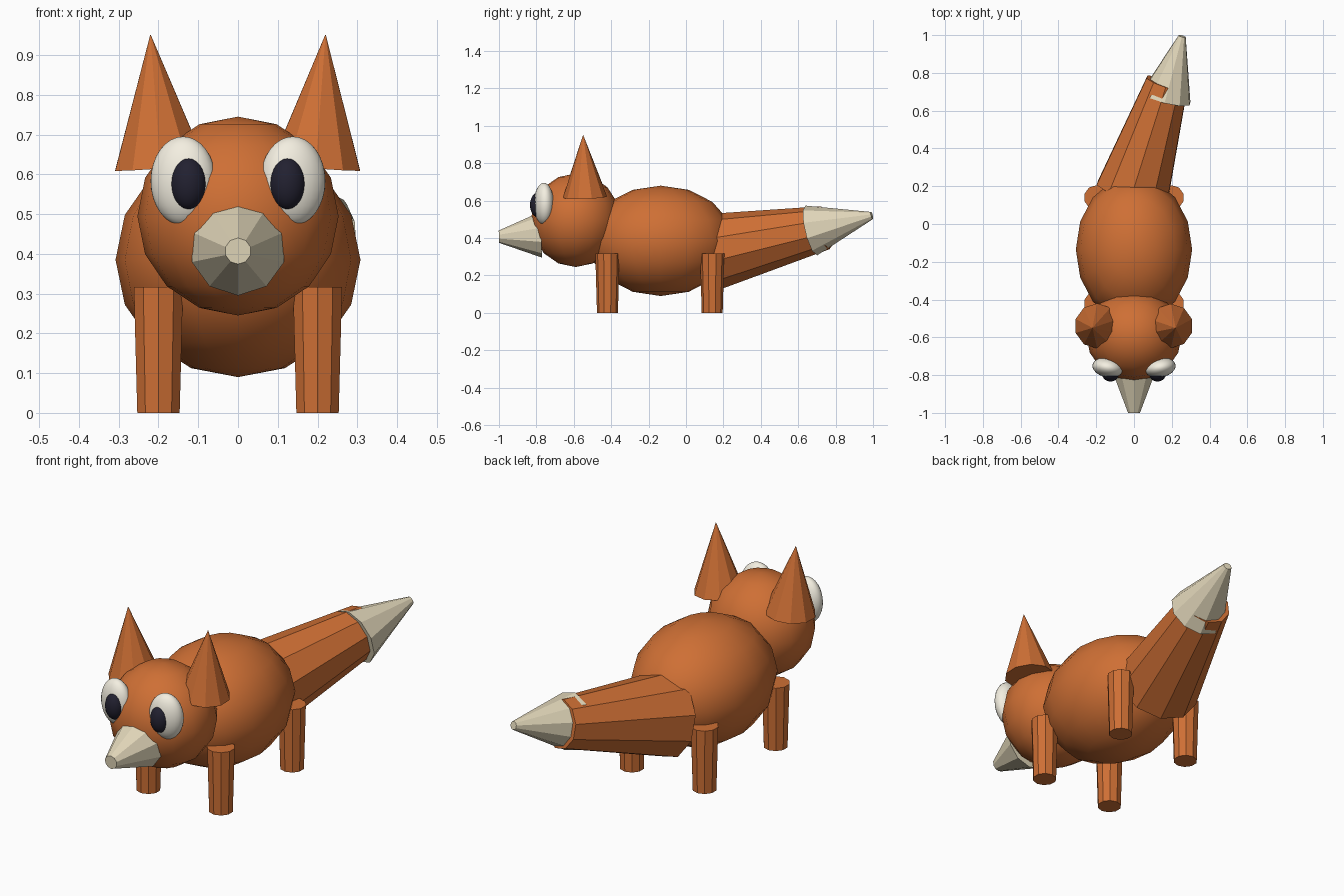
import bpy, bmesh, math
from mathutils import Vector, Matrix

if "Cube" in bpy.data.objects:
    bpy.data.objects.remove(bpy.data.objects["Cube"])


def material(name, rgb):
    m = bpy.data.materials.new(name)
    m.diffuse_color = (*rgb, 1)
    m.use_nodes = True
    m.node_tree.nodes["Principled BSDF"].inputs["Base Color"].default_value = m.diffuse_color
    return m


ORANGE = material("orange", (0.62, 0.16, 0.035))
CREAM = material("cream", (0.76, 0.68, 0.49))
WHITE = material("white", (0.90, 0.86, 0.75))
DARK = material("dark", (0.016, 0.015, 0.03))


def finish(name, bm, mat, smooth=False):
    me = bpy.data.meshes.new(name)
    for f in bm.faces:
        f.smooth = smooth
    bm.to_mesh(me)
    bm.free()
    me.materials.append(mat)
    ob = bpy.data.objects.new(name, me)
    bpy.context.collection.objects.link(ob)
    return ob


def cone(name, start, end, r1, r2, mat, sides=10):
    """Flat-faced cone or frustum running from start to end."""
    start, end = Vector(start), Vector(end)
    axis = end - start
    if abs(axis.normalized().z) > 0.9:
        rot = Vector((0, 0, 1)).rotation_difference(axis)
    else:
        rot = axis.to_track_quat('Z', 'Y')
    mtx = Matrix.Translation((start + end) / 2) @ rot.to_matrix().to_4x4()
    bm = bmesh.new()
    bmesh.ops.create_cone(bm, cap_ends=True, segments=sides, radius1=r1,
                          radius2=r2, depth=axis.length, matrix=mtx)
    return finish(name, bm, mat)


def ellipsoid(name, centre, radii, mat, segments=16, rings=8, turn=0):
    """Smooth ellipsoid, turned about z by an angle in degrees."""
    mtx = (Matrix.Translation(centre) @ Matrix.Rotation(math.radians(turn), 4, 'Z')
           @ Matrix.Diagonal((*radii, 1)))
    bm = bmesh.new()
    bmesh.ops.create_uvsphere(bm, u_segments=segments, v_segments=rings,
                              radius=1, matrix=mtx)
    return finish(name, bm, mat, True)


# Body, head and snout
ellipsoid("body", (0, -0.135, 0.385), (0.308, 0.39, 0.295), ORANGE)
ellipsoid("head", (0, -0.59, 0.495), (0.253, 0.24, 0.25), ORANGE)
cone("snout", (0, -0.775, 0.417), (0, -1.0, 0.407), 0.122, 0.033, CREAM)

# Paired parts: ears, eyes, pupils, legs
for side, s in (("left", -1), ("right", 1)):
    cone(f"{side}_ear", (s * 0.195, -0.54, 0.618), (s * 0.22, -0.55, 0.95),
         0.12 if s < 0 else 0.118, 0.001, ORANGE)
    ellipsoid(f"{side}_eye", (s * 0.138, -0.76, 0.583), (0.083, 0.052, 0.112),
              WHITE, 24, 16, s * 10)
    ellipsoid(f"{side}_pupil", (s * 0.125, -0.792, 0.577), (0.045, 0.042, 0.066),
              DARK, 24, 16, s * 10)
    for end, y in (("front", -0.42), ("rear", 0.14)):
        cone(f"{end}_{side}_leg", (s * 0.2, y, 0), (s * 0.2, y, 0.317),
             0.056, 0.065, ORANGE)

# Tail swung to one side, with a pale tip pushed over its end
cone("tail", (-0.01, 0.16, 0.33), (0.175, 0.745, 0.455), 0.203, 0.117, ORANGE)
cone("tail_tip", (0.17, 0.67, 0.44), (0.255, 0.994, 0.52), 0.137, 0.02, CREAM)
